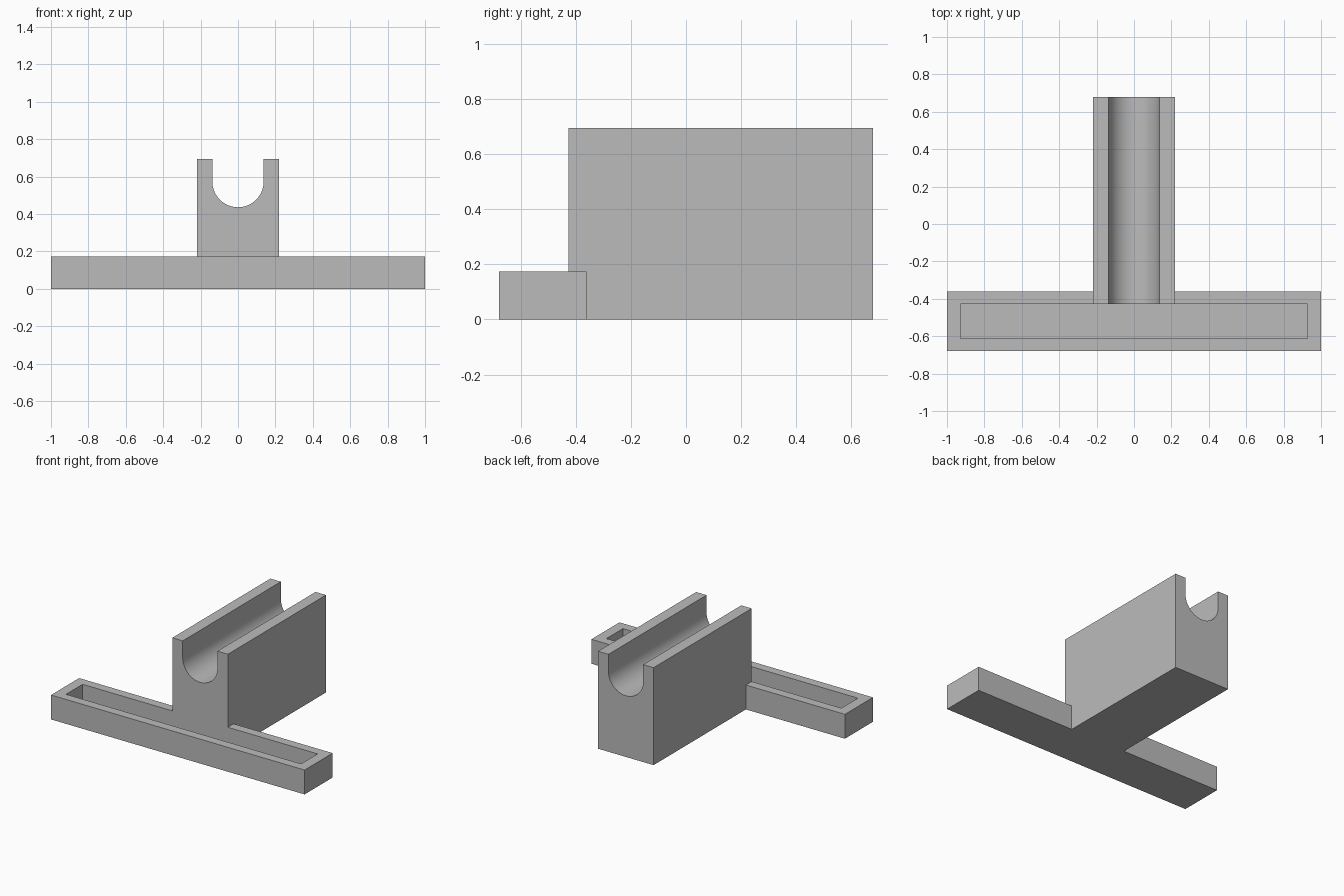
import bpy
import bmesh
import math

cube = bpy.data.objects.get("Cube")
if cube:
    bpy.data.objects.remove(cube, do_unlink=True)

# One plain grey for the whole piece
grey = bpy.data.materials.new("plain_grey")
grey.use_nodes = True
colour = (0.5, 0.5, 0.5, 1)
grey.diffuse_color = colour
grey.node_tree.nodes["Principled BSDF"].inputs["Base Color"].default_value = colour


def finish(name, bm):
    bmesh.ops.recalc_face_normals(bm, faces=bm.faces)
    mesh = bpy.data.meshes.new(name)
    bm.to_mesh(mesh)
    bm.free()
    mesh.materials.append(grey)
    obj = bpy.data.objects.new(name, mesh)
    bpy.context.collection.objects.link(obj)
    return obj


def box(name, low, high):
    bm = bmesh.new()
    bmesh.ops.create_cube(bm, size=1)
    for v in bm.verts:
        v.co = [(a + b) / 2 + c * (b - a) for a, b, c in zip(low, high, v.co)]
    return finish(name, bm)


def extrude_along_y(name, outline, y0, y1):
    bm = bmesh.new()
    face = bm.faces.new([bm.verts.new((x, y0, z)) for x, z in outline])
    grown = bmesh.ops.extrude_face_region(bm, geom=[face])["geom"]
    moved = [g for g in grown if isinstance(g, bmesh.types.BMVert)]
    bmesh.ops.translate(bm, verts=moved, vec=(0, y1 - y0, 0))
    return finish(name, bm)


FRONT, BACK = -0.678, 0.678
BLOCK_FRONT = -0.427
TOP = 0.695

# Cradle block with a round-bottomed groove along its top
half_width, radius, centre_z = 0.219, 0.137, 0.573
steps = 40
groove = [(radius * math.cos(a), centre_z - radius * math.sin(a))
          for a in (math.pi * i / steps for i in range(steps + 1))]
outline = [(-half_width, 0), (half_width, 0), (half_width, TOP), (radius, TOP)]
outline += groove + [(-radius, TOP), (-half_width, TOP)]
block = extrude_along_y("cradle_block", outline, BLOCK_FRONT, BACK)

# Cross tray, hollowed from above
tray = box("cross_tray", (-1, FRONT, 0), (1, -0.362, 0.174))
cutter = box("tray_recess_cutter", (-0.927, -0.613, 0.06), (0.927, BLOCK_FRONT, 0.3))
cutter.hide_render = True
cutter.hide_viewport = True
cut = tray.modifiers.new("recess", "BOOLEAN")
cut.operation = "DIFFERENCE"
cut.solver = "EXACT"
cut.object = cutter

# Join the block onto the tray as one solid
join = tray.modifiers.new("block", "BOOLEAN")
join.operation = "UNION"
join.solver = "EXACT"
join.object = block

# Apply the modifiers and remove the helpers
bpy.context.view_layer.update()
graph = bpy.context.evaluated_depsgraph_get()
tray.data = bpy.data.meshes.new_from_object(tray.evaluated_get(graph))
tray.modifiers.clear()
for helper in (cutter, block):
    bpy.data.objects.remove(helper, do_unlink=True)
tray.name = "tray_with_cradle"

# Smooth groove, crisp edges
bpy.ops.object.select_all(action="DESELECT")
tray.select_set(True)
bpy.context.view_layer.objects.active = tray
bpy.ops.object.shade_smooth_by_angle(angle=math.radians(30))
